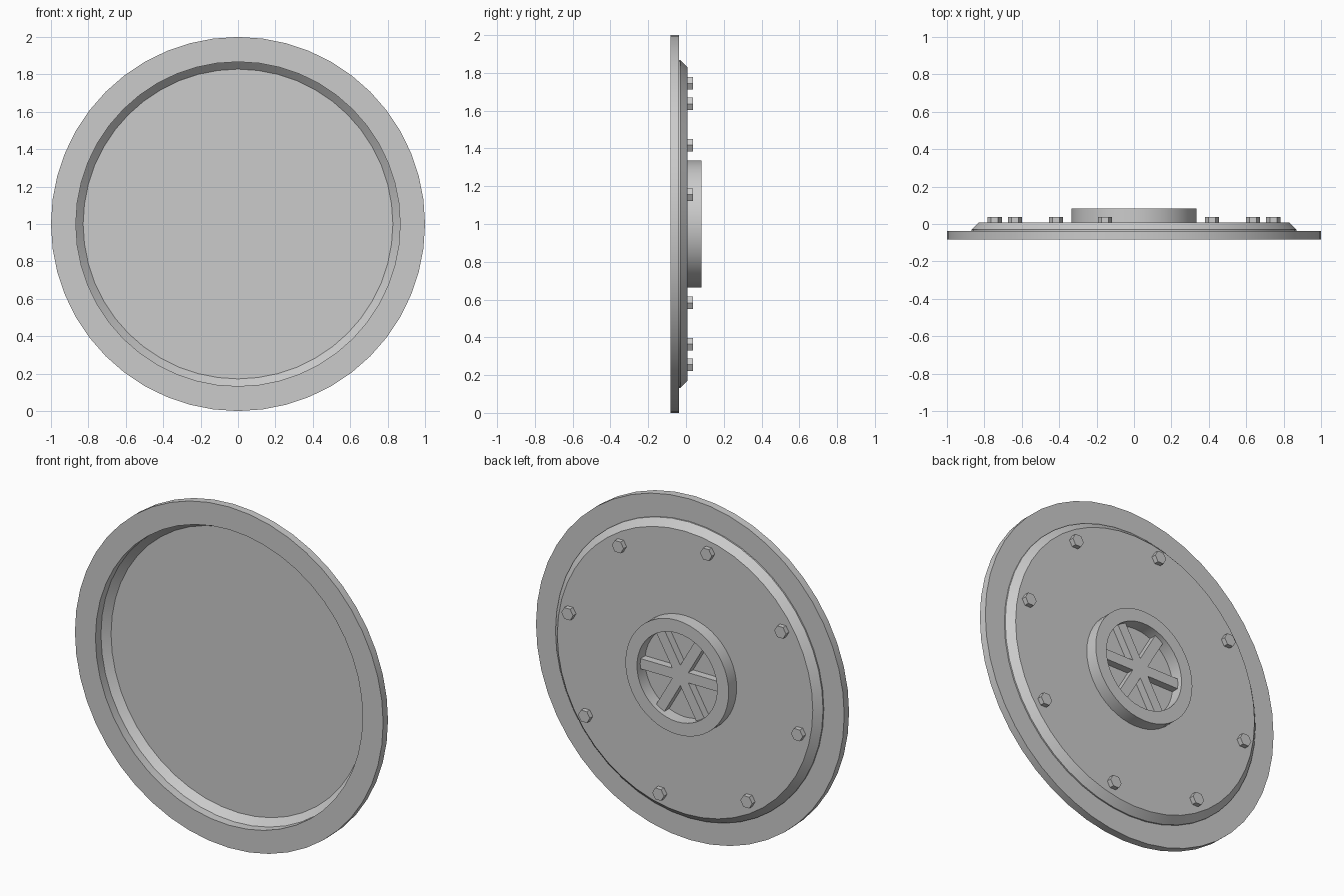
import bpy, bmesh, math

if "Cube" in bpy.data.objects:
    bpy.data.objects.remove(bpy.data.objects["Cube"])

SEG = 48          # sides of the round parts
CZ = 1.0          # height of the wheel axis, which runs along y

steel = bpy.data.materials.new("grey_steel")
steel.diffuse_color = (0.6, 0.6, 0.6, 1)
steel.use_nodes = True
steel.node_tree.nodes["Principled BSDF"].inputs["Base Color"].default_value = steel.diffuse_color


def finish(bm, name):
    bmesh.ops.remove_doubles(bm, verts=bm.verts, dist=1e-5)
    bmesh.ops.recalc_face_normals(bm, faces=bm.faces)
    me = bpy.data.meshes.new(name)
    bm.to_mesh(me)
    bm.free()
    me.materials.append(steel)
    ob = bpy.data.objects.new(name, me)
    bpy.context.collection.objects.link(ob)
    bpy.ops.object.select_all(action='DESELECT')
    ob.select_set(True)
    bpy.context.view_layer.objects.active = ob
    bpy.ops.object.shade_smooth_by_angle(angle=math.radians(30))
    return ob


def lathe(name, profile, closed):
    """Spin a (radius, y) profile around the y axis."""
    bm = bmesh.new()
    vs = [bm.verts.new((r, y, CZ)) for r, y in profile]
    pairs = list(zip(vs, vs[1:])) + ([(vs[-1], vs[0])] if closed else [])
    es = [bm.edges.new(p) for p in pairs]
    bmesh.ops.spin(bm, geom=vs + es, cent=(0, 0, CZ), axis=(0, 1, 0),
                   angle=2 * math.pi, steps=SEG)
    return finish(bm, name)


def prism(name, outline, y0, y1):
    """Extrude an (x, z) outline from y0 to y1."""
    bm = bmesh.new()
    face = bm.faces.new([bm.verts.new((x, y0, z)) for x, z in outline])
    ext = bmesh.ops.extrude_face_region(bm, geom=[face])
    for v in ext["geom"]:
        if isinstance(v, bmesh.types.BMVert):
            v.co.y = y1
    return finish(bm, name)


# Flange with raised, chamfered dish (hollow on the front)
lathe("flanged_cover", [
    (0, 0.009), (0.829, 0.009), (0.868, -0.03), (0.868, -0.038),
    (1, -0.038), (1, -0.083), (0.867, -0.083), (0.867, -0.032),
    (0.828, 0.006), (0, 0.006)], False)

# Raised hub ring on the back
lathe("hub_ring", [(0.335, 0.008), (0.335, 0.083), (0.26, 0.083), (0.26, 0.008)], True)

# Six-armed spoke star inside the hub
R, W = 0.267, 0.03
star = []
for k in range(6):
    a = k * math.pi / 3
    c, s = math.cos(a), math.sin(a)
    star += [(R * c + W * s, CZ + R * s - W * c), (R * c - W * s, CZ + R * s + W * c)]
    n = a + math.pi / 6
    star.append((2 * W * math.cos(n), CZ + 2 * W * math.sin(n)))
prism("hub_spokes", star, 0.008, 0.053)

# Eight hexagonal bolts
for k in range(8):
    a = math.radians(11.75 + 45 * k)
    bx, bz = 0.761 * math.cos(a), CZ + 0.761 * math.sin(a)
    hexagon = [(bx + 0.038 * math.cos(i * math.pi / 3),
                bz + 0.038 * math.sin(i * math.pi / 3)) for i in range(6)]
    prism(f"bolt_{k + 1}", hexagon, 0.008, 0.037)
